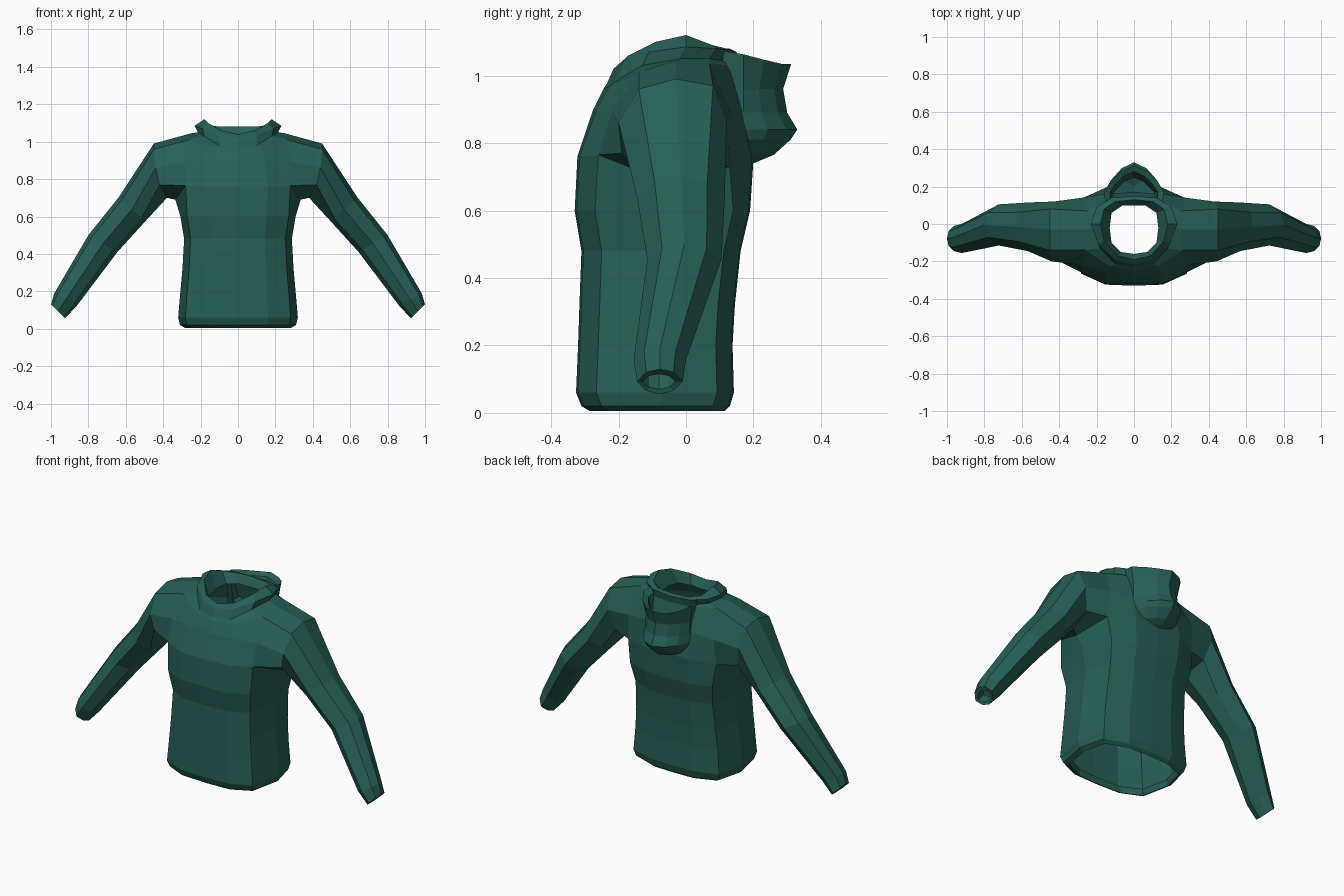
import bpy, bmesh

cloth = bpy.data.materials.new("dark_teal_cloth")
cloth.diffuse_color = (0.02, 0.115, 0.09, 1)


def loft(name, rows, closed=False, cap=False, skip=()):
    """Half part (x >= 0) skinned through rows of points, then mirrored."""
    bm = bmesh.new()
    grid = [[bm.verts.new(p) for p in row] for row in rows]
    n = len(rows[0])
    for r in range(len(rows) - 1):
        for c in range(n if closed else n - 1):
            if (r, c) in skip:
                continue
            d = (c + 1) % n
            bm.faces.new((grid[r][c], grid[r][d], grid[r + 1][d], grid[r + 1][c]))
    if cap:
        bm.faces.new(grid[-1])
    bmesh.ops.delete(bm, geom=[v for v in bm.verts if not v.link_faces], context='VERTS')
    bmesh.ops.remove_doubles(bm, verts=bm.verts, dist=0.0005)
    mesh = bpy.data.meshes.new(name)
    bm.to_mesh(mesh)
    bm.free()
    mesh.materials.append(cloth)
    ob = bpy.data.objects.new(name, mesh)
    bpy.context.collection.objects.link(ob)
    mirror = ob.modifiers.new("mirror", 'MIRROR')
    mirror.use_clip = True
    return ob


def body_ring(z, w, yf, yb):
    """Half waist outline from front centre round to back centre."""
    return [(0, yf, z), (.5 * w, yf + .006, z), (.88 * w, yf + .06, z),
            (w, (yf + yb) / 2 + .02, z), (.88 * w, yb - .05, z),
            (.45 * w, yb - .004, z), (0, yb, z)]


# Torso: turned-in hem, waist, chest, then shoulders with an armhole
armpit = [(0, -.322, .76), (.16, -.316, .76), (.28, -.26, .765), (.335, -.07, .69),
          (.29, .13, .73), (.15, .195, .75), (0, .2, .75)]
chest = [(0, -.275, .9), (.14, -.265, .9), (.28, -.22, .89), (.3, -.03, .9),
         (.28, .14, .88), (.14, .165, .9), (0, .17, .9)]
shoulder = [(0, -.245, .96), (.13, -.225, .97), (.26, -.14, 1.01), (.25, -.03, 1.045),
            (.25, .07, 1.035), (.13, .13, 1.03), (0, .14, 1.03)]
neck = [(0, -.235, .975), (.1, -.215, .98), (.18, -.13, 1.03), (.215, -.02, 1.05),
        (.2, .07, 1.05), (.12, .13, 1.04), (0, .145, 1.04)]
waist = [body_ring(*p) for p in (
    (.04, .275, -.28, .10), (.005, .285, -.285, .115), (.02, .31, -.31, .13),
    (.06, .32, -.326, .142), (.2, .308, -.32, .138), (.32, .297, -.316, .145),
    (.48, .288, -.31, .162), (.6, .308, -.33, .19))]
k = len(waist)
loft("torso", waist + [armpit, chest, shoulder, neck],
     skip={(k, 2), (k, 3), (k + 1, 2), (k + 1, 3)})

# Collar: rolled ring that dips at the front
loft("collar", [
    neck,
    [(0, -.215, 1.02), (.1, -.19, 1.035), (.19, -.11, 1.07), (.232, 0, 1.085),
     (.2, .09, 1.08), (.12, .14, 1.075), (0, .15, 1.07)],
    [(0, -.19, 1.04), (.09, -.17, 1.06), (.16, -.09, 1.1), (.18, 0, 1.12),
     (.16, .08, 1.09), (.1, .12, 1.08), (0, .13, 1.08)],
    [(0, -.16, .99), (.07, -.15, 1.0), (.12, -.1, 1.02), (.13, -.02, 1.03),
     (.12, .06, 1.03), (.06, .1, 1.03), (0, .1, 1.03)]])


# Sleeves: eight-sided tubes from armhole to cuff
def sleeve_ring(top, bottom, y0, y1):
    profile = ((.2, .14), (.5, 0), (.8, .14), (1, .5), (.8, .88), (.5, 1), (.2, .88), (0, .5))
    return [(bottom[0] + (top[0] - bottom[0]) * v, y0 + (y1 - y0) * u,
             bottom[1] + (top[1] - bottom[1]) * v) for u, v in profile]


armhole = armpit[2:5] + [chest[4]] + shoulder[4:1:-1] + [chest[2]]
upper_arm = [(.42, -.19, .77), (.38, -.04, .70), (.4, .09, .74), (.43, .12, .86),
             (.45, .08, .97), (.45, -.03, .99), (.45, -.14, .96), (.44, -.2, .86)]
arm = [sleeve_ring(*p) for p in (
    ((.64, .70), (.495, .575), -.145, .115),
    ((.80, .50), (.645, .41), -.115, .105),
    ((.982, .19), (.86, .125), -.155, 0),
    ((1.0, .13), (.925, .055), -.145, -.01),
    ((.98, .115), (.93, .07), -.13, -.03),
    ((.945, .165), (.895, .115), -.13, -.03))]
loft("sleeves", [armhole, upper_arm] + arm, closed=True, cap=True)


# Hood: slack bag hanging behind the collar, with an open pocket on top
def hood_row(z, w, yb, rise=0):
    return [(.95 * w, .1, z + rise), (w, min(.17, yb - .02), z + rise * .7),
            (.78 * w, .1 + (yb - .1) * .62, z + rise * .3),
            (.45 * w, .1 + (yb - .1) * .86, z), (0, yb, z)]


loft("hood", [hood_row(*p) for p in (
    (.74, .06, .2), (.765, .105, .26), (.81, .14, .31), (.84, .148, .33),
    (.89, .145, .30), (.96, .145, .288), (1.035, .16, .312, .04),
    (1.02, .128, .28, .03), (.92, .11, .25), (.9, 0, .22))])
